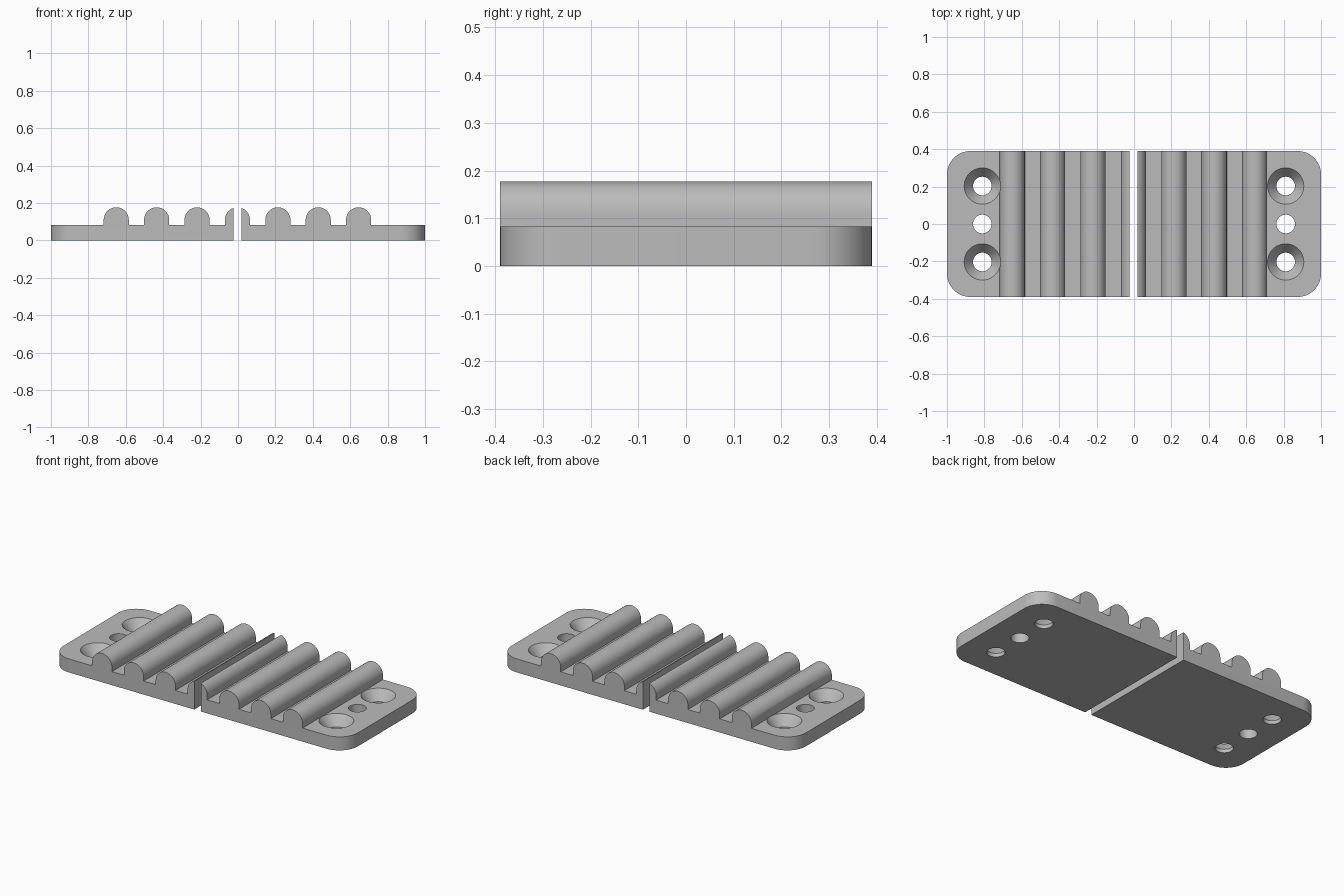
import bpy, bmesh, math

cube = bpy.data.objects.get("Cube")
if cube:
    bpy.data.objects.remove(cube, do_unlink=True)

BASE, TOP, HALF_DEPTH = 0.083, 0.177, 0.39
RIDGE_R, PITCH, MIDDLE = 0.067, 0.216, -0.003
HOLE_X, HOLE_R, SINK_R, SINK_Z = 0.811, 0.05, 0.097, 0.022
CORNER = 0.125

grey = bpy.data.materials.new("plain grey")
grey.use_nodes = True
grey.diffuse_color = (0.5, 0.5, 0.5, 1)
grey.node_tree.nodes["Principled BSDF"].inputs["Base Color"].default_value = (0.5, 0.5, 0.5, 1)


def make_object(name, bm):
    bmesh.ops.recalc_face_normals(bm, faces=bm.faces)
    mesh = bpy.data.meshes.new(name)
    bm.to_mesh(mesh)
    bm.free()
    mesh.materials.append(grey)
    obj = bpy.data.objects.new(name, mesh)
    bpy.context.collection.objects.link(obj)
    return obj


def half_profile(side, gap):
    """Outline in x and z from the gap outwards, with rounded ridges."""
    pts = [(gap, 0)]
    for i in range(4):
        centre = MIDDLE + side * i * PITCH
        arc = []
        for k in range(25):
            a = math.pi * k / 24
            arc.append((centre - side * RIDGE_R * math.cos(a),
                        TOP - RIDGE_R + RIDGE_R * math.sin(a)))
        ridge = [(centre - side * RIDGE_R, BASE)] + arc + [(centre + side * RIDGE_R, BASE)]
        if i == 0:
            # the middle ridge is sliced by the gap
            ridge = [p for p in ridge if (p[0] - gap) * side > 0.001]
            height = TOP - RIDGE_R + math.sqrt(RIDGE_R ** 2 - (gap - centre) ** 2)
            ridge.insert(0, (gap, height))
        pts += ridge
    return pts + [(side, BASE), (side, 0)]


def ridged_plate(name, side, gap):
    bm = bmesh.new()
    face = bm.faces.new([bm.verts.new((x, -HALF_DEPTH, z)) for x, z in half_profile(side, gap)])
    ext = bmesh.ops.extrude_face_region(bm, geom=[face])
    new_verts = [g for g in ext["geom"] if isinstance(g, bmesh.types.BMVert)]
    bmesh.ops.translate(bm, verts=new_verts, vec=(0, 2 * HALF_DEPTH, 0))
    # round the two outer corners
    corners = [e for e in bm.edges
               if all(abs(v.co.x - side) < 1e-4 for v in e.verts)
               and abs(e.verts[0].co.y - e.verts[1].co.y) < 1e-4]
    bmesh.ops.bevel(bm, geom=corners, offset=CORNER, segments=12, profile=0.5, affect='EDGES')
    return make_object(name, bm)


def hole_cutter(name, x, y, countersunk):
    """Lathe a straight or countersunk drill shape."""
    rings = [(HOLE_R, -0.05), (HOLE_R, SINK_Z)]
    if countersunk:
        rings += [(SINK_R, BASE), (SINK_R, BASE + 0.1)]
    else:
        rings[1] = (HOLE_R, BASE + 0.1)
    n = 40
    bm = bmesh.new()
    loops = [[bm.verts.new((x + r * math.cos(math.tau * k / n),
                            y + r * math.sin(math.tau * k / n), z)) for k in range(n)]
             for r, z in rings]
    for a, b in zip(loops, loops[1:]):
        for k in range(n):
            j = (k + 1) % n
            bm.faces.new((a[k], a[j], b[j], b[k]))
    bm.faces.new(loops[0])
    bm.faces.new(loops[-1])
    return make_object(name, bm)


for label, side, gap in (("left", 1, 0.02), ("right", -1, -0.024)):
    plate = ridged_plate(label + "_ridged_plate", side, gap)
    cutters = []
    for spot, y in (("front", -0.203), ("middle", 0), ("back", 0.203)):
        cutter = hole_cutter(f"{label}_{spot}_hole_cutter", side * HOLE_X, y, y != 0)
        cutter.hide_render = True
        mod = plate.modifiers.new(spot + " hole", 'BOOLEAN')
        mod.operation = 'DIFFERENCE'
        mod.solver = 'EXACT'
        mod.object = cutter
        cutters.append(cutter)
    bpy.ops.object.select_all(action='DESELECT')
    plate.select_set(True)
    bpy.context.view_layer.objects.active = plate
    for mod in list(plate.modifiers):
        bpy.ops.object.modifier_apply(modifier=mod.name)
    bpy.ops.object.shade_smooth_by_angle(angle=math.radians(30))
    for cutter in cutters:
        bpy.data.objects.remove(cutter, do_unlink=True)
